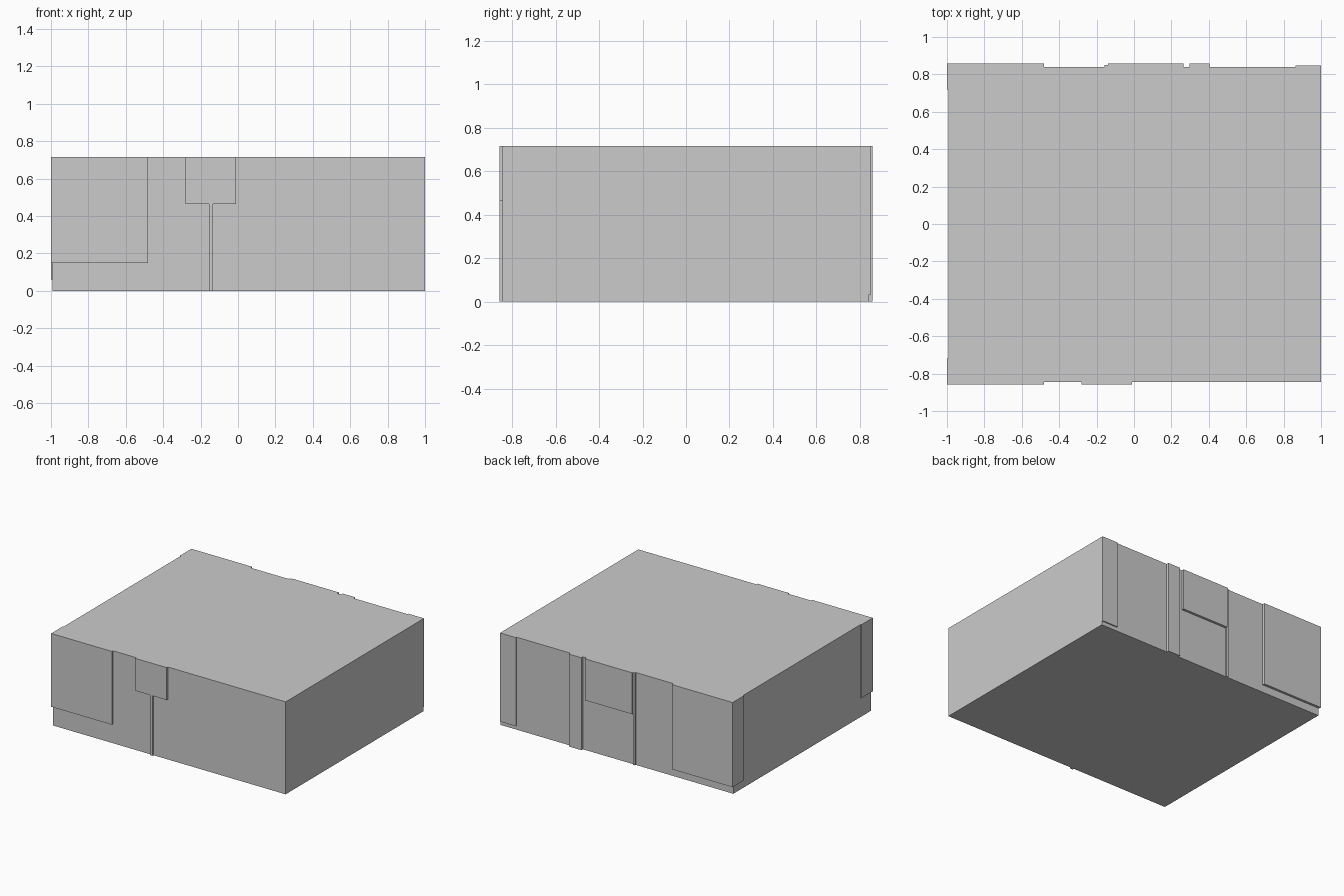
import bpy, bmesh

if "Cube" in bpy.data.objects:
    bpy.data.objects.remove(bpy.data.objects["Cube"])

TOP = 0.716
LEFT, RIGHT = -0.993, 1.0        # body side planes
FRONT, BACK = -0.845, 0.839      # body front and back planes
OUT = 0.858                      # outer plane of the raised panels


def prism(name, outline, z0, z1=TOP):
    """Extrude a plan outline between two heights."""
    bm = bmesh.new()
    face = bm.faces.new([bm.verts.new((x, y, z0)) for x, y in outline])
    ext = bmesh.ops.extrude_face_region(bm, geom=[face])
    verts = [g for g in ext["geom"] if isinstance(g, bmesh.types.BMVert)]
    bmesh.ops.translate(bm, verts=verts, vec=(0, 0, z1 - z0))
    bmesh.ops.recalc_face_normals(bm, faces=bm.faces)
    mesh = bpy.data.meshes.new(name)
    bm.to_mesh(mesh)
    bm.free()
    obj = bpy.data.objects.new(name, mesh)
    bpy.context.collection.objects.link(obj)
    return obj


def slab(name, x0, x1, y0, y1, z0, z1=TOP):
    return prism(name, [(x0, y0), (x1, y0), (x1, y1), (x0, y1)], z0, z1)


def corner_panel(name, wall, outer, wrap_y, z0):
    """L-shaped panel wrapping a left corner of the body."""
    prism(name, [(-1, outer), (-0.48, outer), (-0.48, wall),
                 (LEFT, wall), (LEFT, wrap_y), (-1, wrap_y)], z0)


# Main block
slab("body", LEFT, RIGHT, FRONT, BACK, 0)

# Panels wrapping the two left corners
corner_panel("front_corner_panel", FRONT, -OUT, -0.72, 0.148)
corner_panel("back_corner_panel", BACK, OUT, 0.72, 0.06)

# Front: raised panel on a narrow strip
slab("front_upper_panel", -0.28, -0.01, -OUT, FRONT, 0.465)
slab("front_strip", -0.155, -0.133, -OUT, FRONT, 0, 0.465)

# Back: upper panel, strips and right end panel
slab("back_upper_panel", -0.14, 0.264, BACK, OUT, 0.395)
slab("back_thin_strip", -0.157, -0.14, BACK, 0.849, 0)
slab("back_wide_strip", 0.296, 0.403, BACK, OUT, 0)
slab("back_end_panel", 0.863, RIGHT, BACK, 0.848, 0.03)
